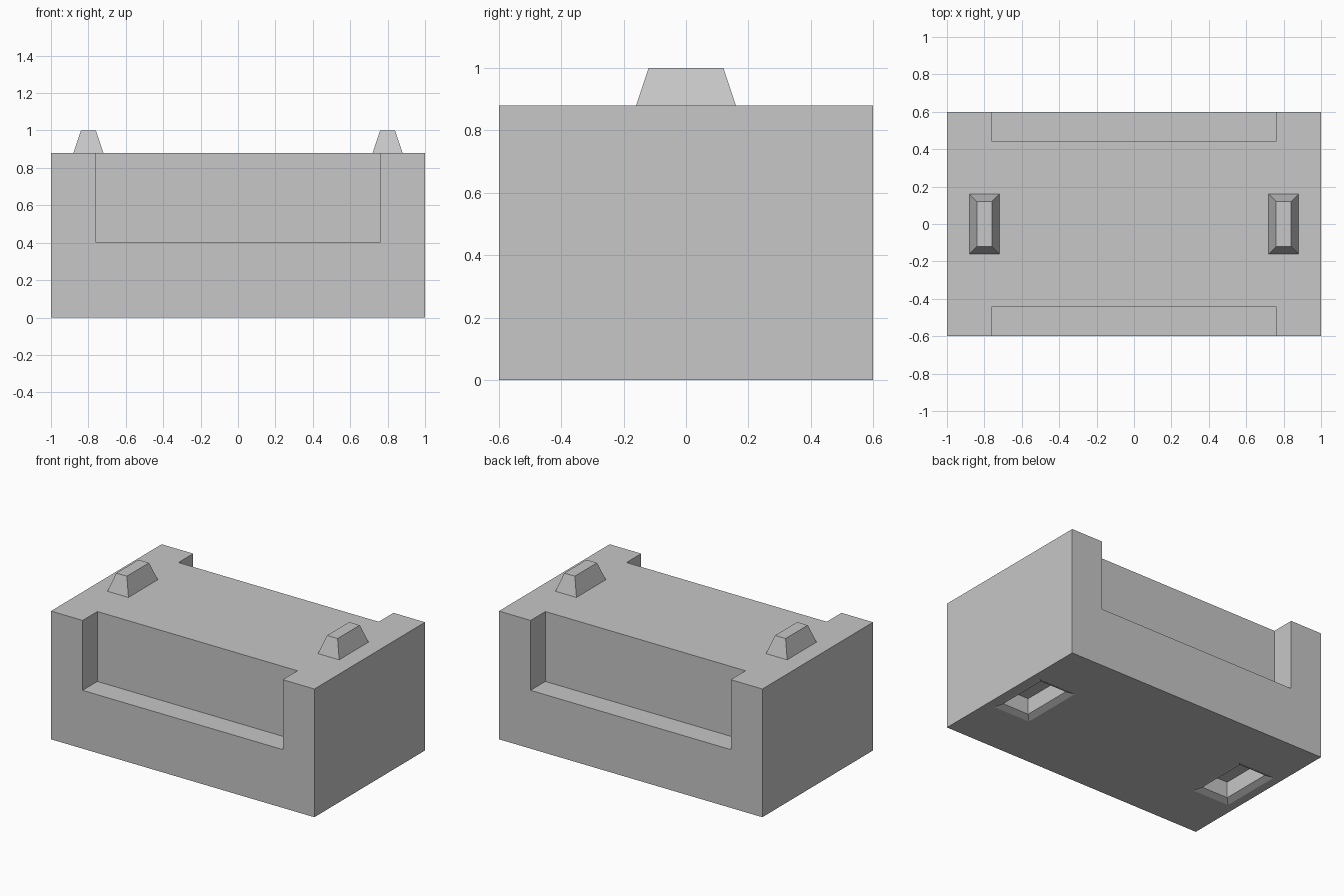
import bpy
import bmesh

cube = bpy.data.objects.get("Cube")
if cube:
    bpy.data.objects.remove(cube, do_unlink=True)

grey = bpy.data.materials.new("stone_grey")
grey.use_nodes = True
tone = (0.57, 0.57, 0.57, 1)
grey.diffuse_color = tone
grey.node_tree.nodes["Principled BSDF"].inputs["Base Color"].default_value = tone


def loft(name, centre, rings):
    """Closed solid through stacked rectangles (half width, half depth, height)."""
    bm = bmesh.new()
    cx, cy = centre
    loops = [[bm.verts.new((cx + sx * w, cy + sy * d, z))
              for sx, sy in ((-1, -1), (1, -1), (1, 1), (-1, 1))]
             for w, d, z in rings]
    bm.faces.new(loops[0][::-1])
    bm.faces.new(loops[-1])
    for low, high in zip(loops, loops[1:]):
        for i in range(4):
            j = (i + 1) % 4
            bm.faces.new((low[i], low[j], high[j], high[i]))
    bmesh.ops.recalc_face_normals(bm, faces=bm.faces)
    mesh = bpy.data.meshes.new(name)
    bm.to_mesh(mesh)
    bm.free()
    mesh.materials.append(grey)
    obj = bpy.data.objects.new(name, mesh)
    bpy.context.collection.objects.link(obj)
    return obj


def cut(target, cutter):
    """Subtract the cutter, then remove it."""
    cutter.hide_render = True
    mod = target.modifiers.new("cut", 'BOOLEAN')
    mod.operation = 'DIFFERENCE'
    mod.solver = 'EXACT'
    mod.object = cutter
    bpy.context.view_layer.objects.active = target
    bpy.ops.object.modifier_apply(modifier=mod.name)
    bpy.data.objects.remove(cutter, do_unlink=True)


TOP = 0.88
block = loft("block_body", (0, 0), [(1, 0.6, 0), (1, 0.6, TOP)])

# Hand recesses in the front and back, open at the top
for side in (-1, 1):
    cut(block, loft("recess_cutter", (0, side * 0.64),
                    [(0.76, 0.2, 0.4), (0.76, 0.2, 1.0)]))

# Chamfered sockets underneath and tapered studs on top
for side, label in ((1, "left"), (-1, "right")):
    spot = (side * 0.8, 0)
    cut(block, loft("socket_cutter", spot,
                    [(0.18, 0.26, -0.02), (0.1, 0.18, 0.02), (0.1, 0.18, 0.13)]))
    loft(label + "_stud", spot, [(0.08, 0.16, TOP), (0.04, 0.12, 1.0)])
